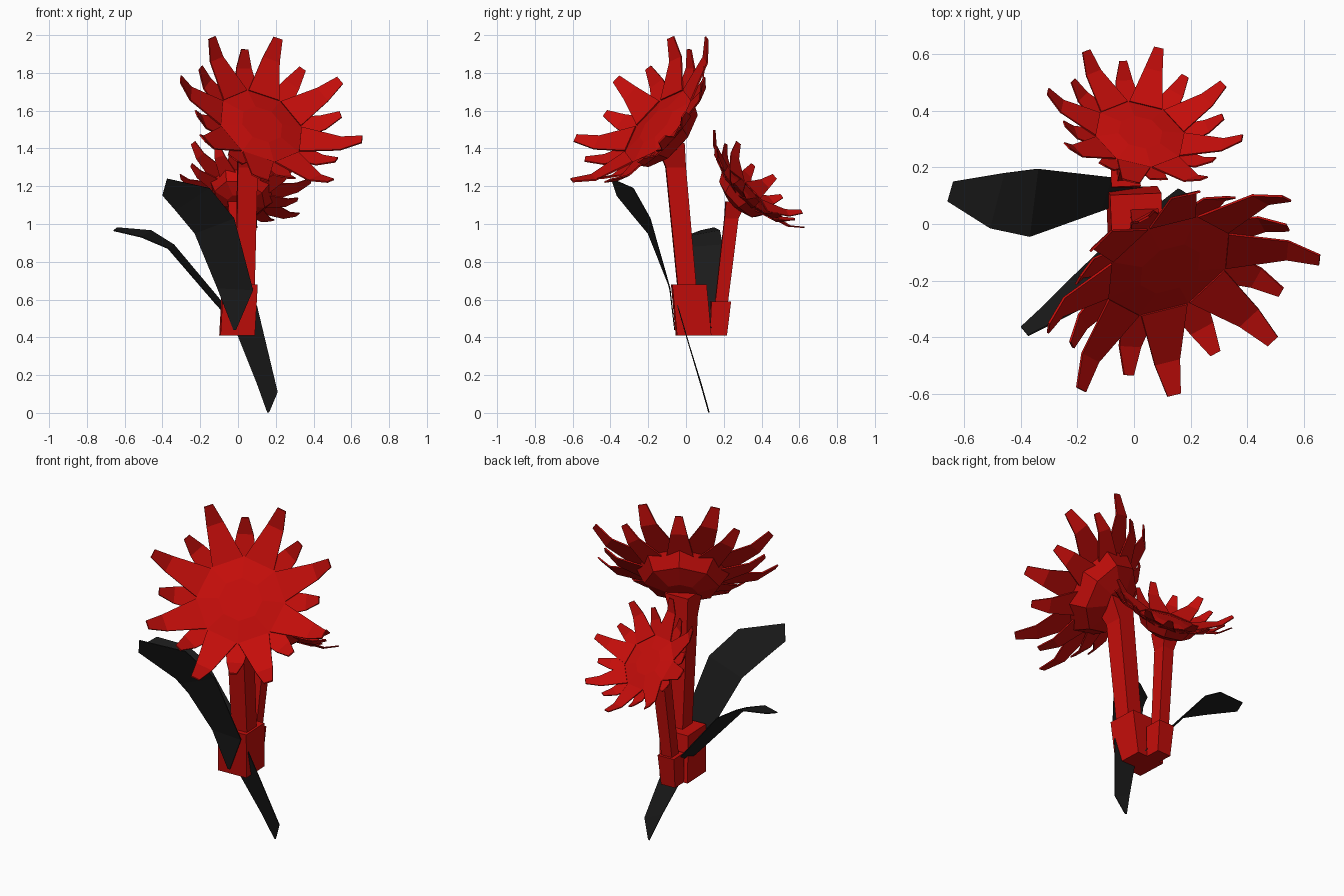
import bpy, math
from mathutils import Vector, Matrix

if "Cube" in bpy.data.objects:
    bpy.data.objects.remove(bpy.data.objects["Cube"])


def material(name, rgb):
    m = bpy.data.materials.new(name)
    m.diffuse_color = (*rgb, 1)
    m.use_nodes = True
    m.node_tree.nodes["Principled BSDF"].inputs["Base Color"].default_value = m.diffuse_color
    return m


RED = material("red", (0.55, 0.004, 0.003))
DARK = material("dark", (0.011, 0.011, 0.011))


def make(name, verts, faces, mat, thick=0):
    me = bpy.data.meshes.new(name)
    me.from_pydata([tuple(v) for v in verts], [], faces)
    me.materials.append(mat)
    ob = bpy.data.objects.new(name, me)
    bpy.context.collection.objects.link(ob)
    if thick:
        s = ob.modifiers.new("thickness", 'SOLIDIFY')
        s.thickness = thick
        s.offset = 0
    return ob


def loft(name, rings, mat):
    # closed skin through rings that have equal numbers of points
    n = len(rings[0])
    faces = [tuple(range(n))[::-1]]
    for k in range(len(rings) - 1):
        for i in range(n):
            a, b, j = k * n, (k + 1) * n, (i + 1) % n
            faces.append((a + i, a + j, b + j, b + i))
    faces.append(tuple((len(rings) - 1) * n + i for i in range(n)))
    return make(name, [v for r in rings for v in r], faces, mat)


def ring(center, radius, n, frame=Matrix.Identity(3), turn=0.0):
    c = Vector(center)
    return [c + frame @ Vector((radius * math.cos(turn + i * math.tau / n),
                                radius * math.sin(turn + i * math.tau / n), 0)) for i in range(n)]


def strip(name, pairs, mat, thick=0.005):
    # blade made from left/right point pairs
    verts = [p for pair in pairs for p in pair]
    faces = [(2 * i, 2 * i + 1, 2 * i + 3, 2 * i + 2) for i in range(len(pairs) - 1)]
    return make(name, verts, faces, mat, thick)


def flower_head(name, center, normal, k, roll):
    c, w = Vector(center), Vector(normal).normalized()
    v = (Vector((0, 0, 1)) - w * w.z).normalized()
    u = v.cross(w)
    frame = Matrix((u, v, w)).transposed()

    # eight-sided bowl with a gently domed face
    profile = [(-0.13, 0.09), (-0.085, 0.205), (0.0, 0.255), (0.02, 0.12)]
    loft(name + "_disc", [ring(c + w * z * k, r * k, 8, frame, roll) for z, r in profile], RED)

    # long front petals and short back petals: (radius, half width, forward height)
    rows = {"long": [(0.225, 0.088, 0.005), (0.43, 0.048, 0.07), (0.52, 0.025, 0.15)],
            "short": [(0.20, 0.075, -0.02), (0.36, 0.046, 0.04), (0.435, 0.02, 0.11)]}
    for row, sections in rows.items():
        verts, faces = [], []
        for i in range(8):
            a = roll + (i + (0.5 if row == "long" else 0)) * math.tau / 8
            out = u * math.cos(a) + v * math.sin(a)
            side = v * math.cos(a) - u * math.sin(a)
            b = len(verts)
            for r, h, z in sections:
                verts += [c + (out * r + w * z + side * s * h) * k for s in (-1, 1)]
            faces += [(b, b + 2, b + 3, b + 1), (b + 2, b + 4, b + 5, b + 3)]
        make(f"{name}_{row}_petals", verts, faces, RED, 0.008 * k)


# flower heads
flower_head("large_flower", (0.12, -0.145, 1.515), (0.38, -0.69, 0.62), 1.0, math.radians(-0.5))
flower_head("small_flower", (0.02, 0.315, 1.17), (0.19, 0.70, 0.68), 0.68, math.radians(25))


# four-sided tapering parts: (center point, half width)
def post(name, sections):
    loft(name, [ring(p, h * math.sqrt(2), 4, turn=math.pi / 4 + 0.04) for p, h in sections], RED)


# stems flaring into the heads
post("large_stem", [((0.035, 0.02, 0.5), 0.048), ((0.05, -0.055, 1.3), 0.053),
                    ((0.075, -0.085, 1.43), 0.075)])
post("small_stem", [((-0.03, 0.175, 0.48), 0.033), ((-0.01, 0.24, 1.03), 0.037),
                    ((0.0, 0.265, 1.12), 0.055)])

# sheaths around the stem bases
post("large_sheath", [((-0.005, 0.04, 0.41), 0.091), ((0.01, 0.015, 0.68), 0.091)])
post("small_sheath", [((-0.03, 0.17, 0.41), 0.045), ((-0.03, 0.185, 0.59), 0.052)])

# leaves
strip("front_leaf", [((-0.025, -0.06, 0.44), (-0.01, -0.06, 0.44)),
                     ((-0.11, -0.085, 0.66), (0.08, -0.085, 0.65)),
                     ((-0.23, -0.20, 0.95), (-0.02, -0.19, 1.03)),
                     ((-0.33, -0.30, 1.07), (-0.15, -0.28, 1.19)),
                     ((-0.40, -0.365, 1.15), (-0.375, -0.395, 1.24))], DARK)
strip("side_leaf", [((0.0, 0.09, 0.45), (0.03, 0.13, 0.44)),
                    ((-0.12, 0.045, 0.58), (-0.08, 0.165, 0.58)),
                    ((-0.37, -0.045, 0.87), (-0.34, 0.195, 0.89)),
                    ((-0.51, -0.015, 0.93), (-0.46, 0.18, 0.965)),
                    ((-0.66, 0.08, 0.965), (-0.64, 0.15, 0.98))], DARK)
strip("root_blade", [((-0.01, -0.005, 0.43), (0.10, -0.045, 0.57)),
                     ((0.10, 0.08, 0.155), (0.21, 0.09, 0.11)),
                     ((0.155, 0.123, 0.002), (0.165, 0.12, 0.003))], DARK)
